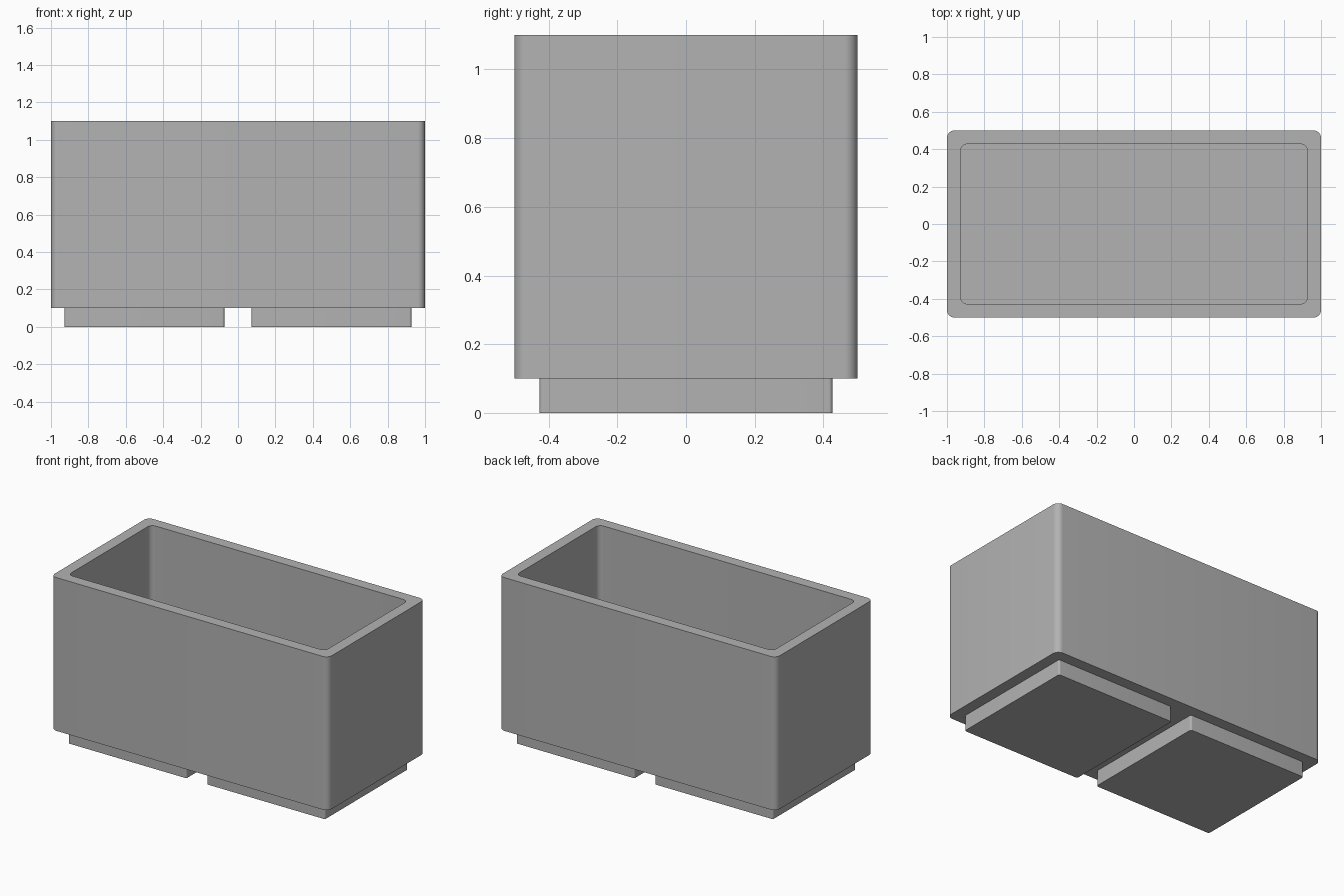
import bpy, bmesh, math

cube = bpy.data.objects.get("Cube")
if cube:
    bpy.data.objects.remove(cube, do_unlink=True)

grey = bpy.data.materials.new("plain grey")
grey.use_nodes = True
colour = (0.45, 0.45, 0.45, 1)
grey.diffuse_color = colour
grey.node_tree.nodes["Principled BSDF"].inputs["Base Color"].default_value = colour


def rounded_rect(half_x, half_y, radius, steps=8):
    """Counter-clockwise outline of a rectangle with rounded corners."""
    points = []
    for corner, (sx, sy) in enumerate(((1, 1), (-1, 1), (-1, -1), (1, -1))):
        for i in range(steps + 1):
            a = (corner + i / steps) * math.pi / 2
            points.append((sx * (half_x - radius) + radius * math.cos(a),
                           sy * (half_y - radius) + radius * math.sin(a)))
    return points


def loft(name, rings, x=0):
    """Join a chain of (outline, height) rings and cap both ends."""
    bm = bmesh.new()
    loops = [[bm.verts.new((px, py, z)) for px, py in outline]
             for outline, z in rings]
    n = len(loops[0])
    for low, high in zip(loops, loops[1:]):
        for i in range(n):
            j = (i + 1) % n
            bm.faces.new((low[i], low[j], high[j], high[i]))
    bm.faces.new(loops[0][::-1])
    bm.faces.new(loops[-1])
    mesh = bpy.data.meshes.new(name)
    bm.to_mesh(mesh)
    bm.free()
    mesh.materials.append(grey)
    obj = bpy.data.objects.new(name, mesh)
    obj.location.x = x
    bpy.context.collection.objects.link(obj)
    bpy.ops.object.select_all(action="DESELECT")
    obj.select_set(True)
    bpy.context.view_layer.objects.active = obj
    bpy.ops.object.shade_smooth_by_angle(angle=math.radians(30))
    return obj


# Open box: outer wall up, over the rim, down to the inner floor
outer = rounded_rect(1, 0.5, 0.04)
inner = rounded_rect(0.927, 0.427, 0.035)
loft("planter_box", [(outer, 0.1), (outer, 1.1), (inner, 1.1), (inner, 0.173)])

# Two square feet
foot = rounded_rect(0.427, 0.427, 0.012)
for side, x in (("left", 0.5), ("right", -0.5)):
    loft(side + "_foot", [(foot, 0), (foot, 0.1)], x)
